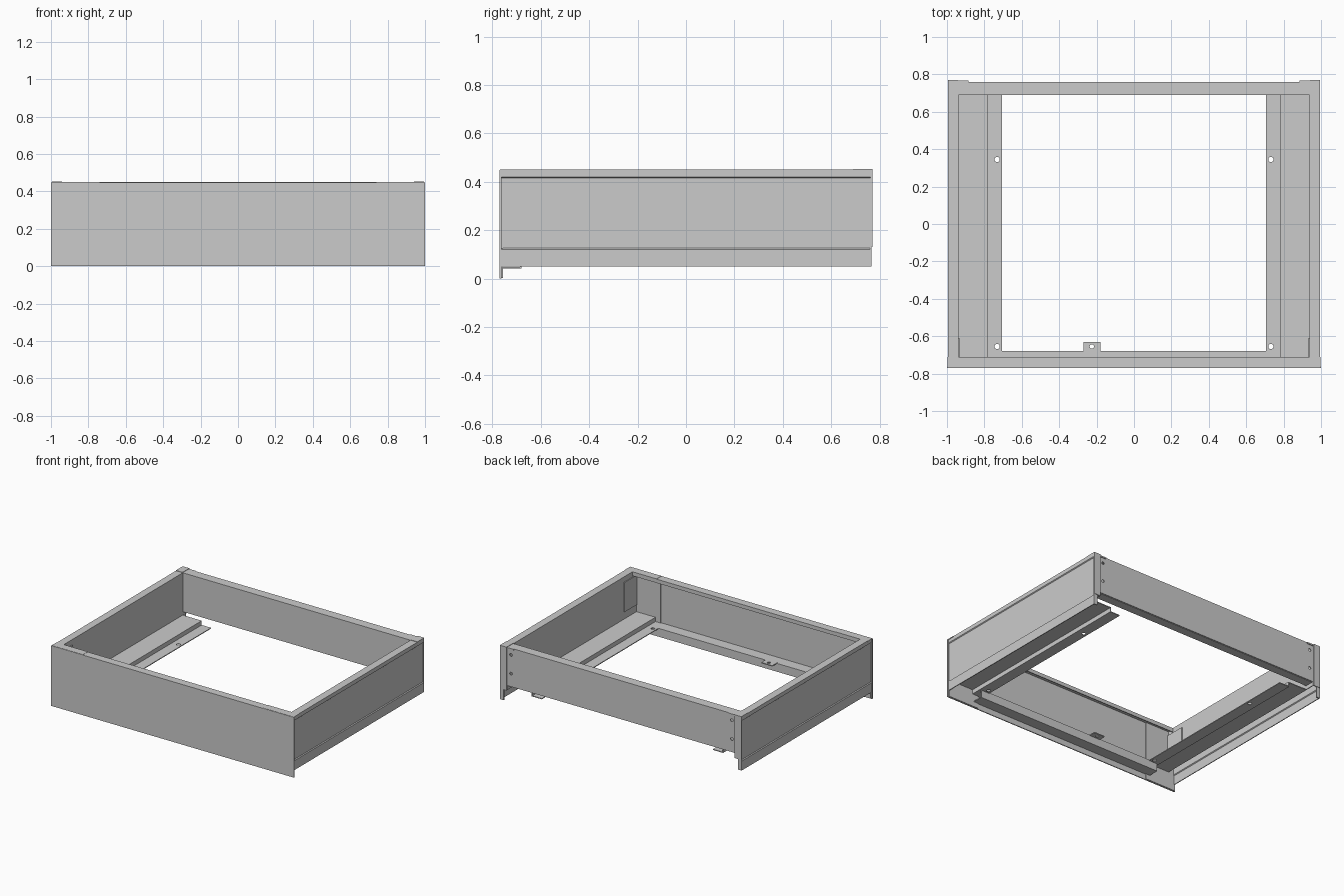
import bpy, bmesh
from mathutils import Matrix

if "Cube" in bpy.data.objects:
    bpy.data.objects.remove(bpy.data.objects["Cube"])

T = 0.006  # sheet thickness


def finish(name, bm, mirror=False, solid=False, holes=()):
    """Turn a bmesh into an object, thicken, punch holes, mirror in x."""
    bmesh.ops.recalc_face_normals(bm, faces=bm.faces)
    me = bpy.data.meshes.new(name)
    bm.to_mesh(me)
    bm.free()
    ob = bpy.data.objects.new(name, me)
    bpy.context.collection.objects.link(ob)
    if solid:
        m = ob.modifiers.new("thickness", 'SOLIDIFY')
        m.thickness, m.offset, m.use_even_offset = T, 0, True
    cutters = []
    for pos, r, axis in holes:
        cb = bmesh.new()
        rot = Matrix.Rotation(1.5707963, 4, 'X') if axis == 'Y' else Matrix()
        bmesh.ops.create_cone(cb, cap_ends=True, segments=16, radius1=r, radius2=r,
                              depth=0.03, matrix=Matrix.Translation(pos) @ rot)
        c = finish("hole_cutter", cb)
        c.hide_render = True
        b = ob.modifiers.new("hole", 'BOOLEAN')
        b.object, b.operation, b.solver = c, 'DIFFERENCE', 'EXACT'
        cutters.append(c)
    if mirror:
        mm = ob.modifiers.new("mirror", 'MIRROR')
        mm.use_mirror_merge = False
    if ob.modifiers:
        dg = bpy.context.evaluated_depsgraph_get()
        baked = bpy.data.meshes.new_from_object(ob.evaluated_get(dg))
        ob.modifiers.clear()
        ob.data = baked
    for c in cutters:
        bpy.data.objects.remove(c)
    return ob


def sheet(name, pts, a, b, axis, **kw):
    """Folded sheet: profile (x,z) run along Y, or profile (y,z) run along X."""
    bm = bmesh.new()
    put = (lambda p, t: (p[0], t, p[1])) if axis == 'Y' else (lambda p, t: (t, p[0], p[1]))
    rows = [(bm.verts.new(put(p, a)), bm.verts.new(put(p, b))) for p in pts]
    for (p, q), (r, s) in zip(rows, rows[1:]):
        bm.faces.new((p, q, s, r))
    return finish(name, bm, solid=True, **kw)


def box(name, x, y, z, **kw):
    bm = bmesh.new()
    mat = Matrix.Translation([(v[0] + v[1]) / 2 for v in (x, y, z)]) @ \
        Matrix.Diagonal([v[1] - v[0] for v in (x, y, z)] + [1])
    bmesh.ops.create_cube(bm, size=1, matrix=mat)
    return finish(name, bm, **kw)


# Front: face plate, folded top edge and lower stiffener
box("front_plate", (-1, 1), (-.77, -.763), (0, .448))
sheet("front_top_fold", [(-.766, .445), (-.713, .445), (-.713, .42)], -.94, .94, 'X')
sheet("front_stiffener", [(-.766, .10), (-.683, .10), (-.683, .044), (-.762, .044)],
      -.775, .775, 'X')
box("front_tab", (-.27, -.18), (-.69, -.63), (.098, .105),
    holes=[((-.225, -.655, .10), .012, 'Z')])

# Front corner brackets
box("front_bracket_top", (.74, .998), (-.768, -.71), (.444, .45), mirror=True)
box("front_bracket_back", (.74, .99), (-.764, -.757), (.003, .445), mirror=True)
box("front_bracket_side", (.932, .938), (-.76, -.61), (.19, .41), mirror=True)

# Sides: inner wall, folded top, outer web recessed between two jogs
sheet("side_panel", [(.941, .132), (.941, .447), (.992, .447), (.992, .422), (.986, .417),
                     (.986, .124), (.992, .119), (.992, .05)],
      -.762, .764, 'Y', mirror=True)

# Side rear posts and top caps
box("rear_post", (.94, .995), (.762, .77), (.13, .453), mirror=True)
box("rear_post_foot", (.965, .995), (.760, .767), (.05, .13), mirror=True)
box("rear_cap", (.94, .995), (.69, .768), (.447, .453), mirror=True)
box("rear_cap_tongue", (.885, .94), (.757, .766), (.44, .45), mirror=True)

# Stepped side ledges with mounting holes
sheet("side_ledge", [(.941, .132), (.785, .132), (.785, .10), (.705, .10)],
      -.76, .69, 'Y', mirror=True,
      holes=[((.732, y, .10), .014, 'Z') for y in (.345, -.655)])

# Back: closed hollow beam with fixing holes at both ends of its outer face
sheet("back_panel", [(.757, .163), (.757, .447), (.693, .447), (.693, .163), (.754, .163)],
      -.941, .941, 'X',
      holes=[((x, .757, z), .011, 'Y') for x in (-.91, .91) for z in (.40, .26)])
